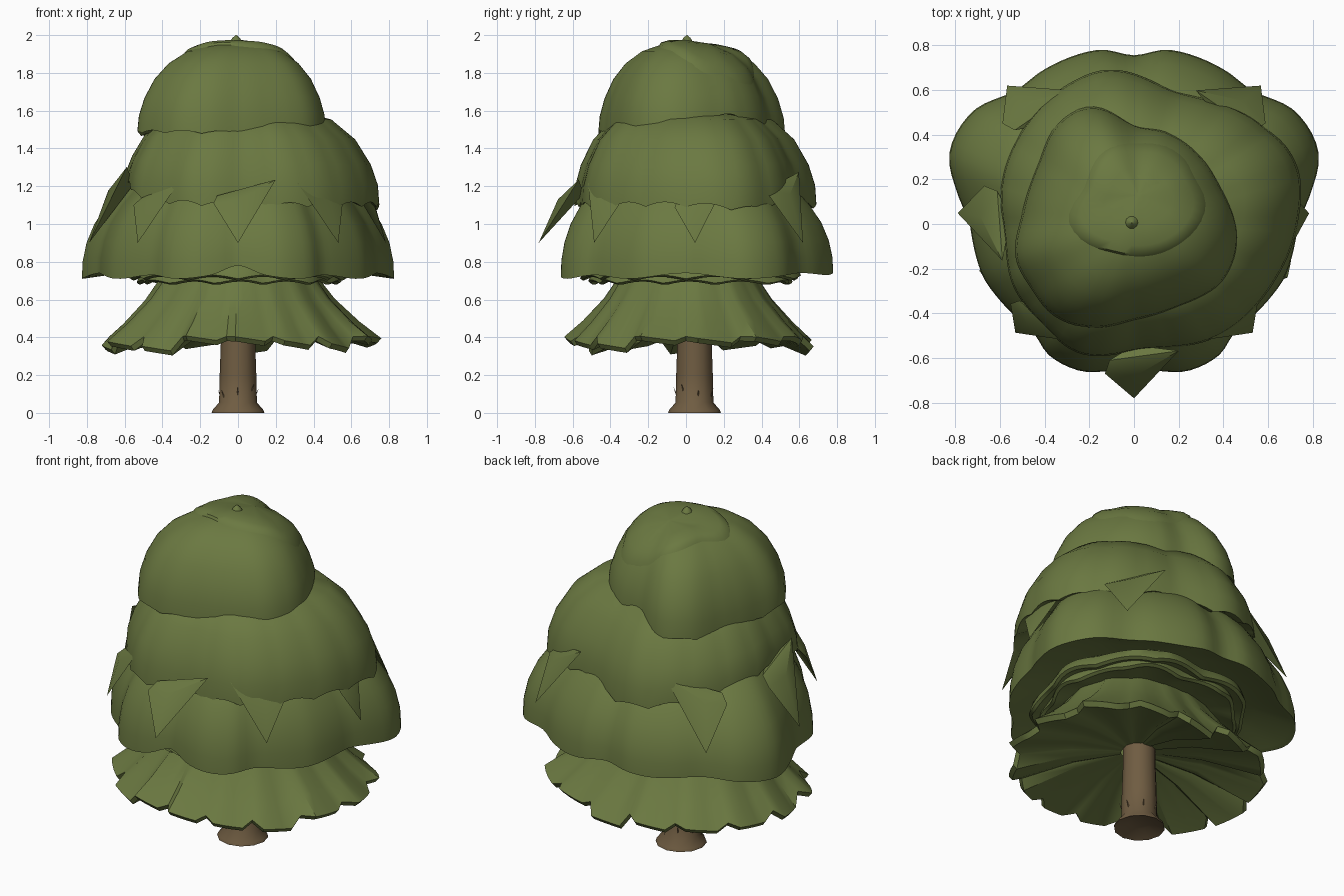
import bpy, bmesh, math, random

if "Cube" in bpy.data.objects:
    bpy.data.objects.remove(bpy.data.objects["Cube"])

random.seed(4)


def material(name, rgb):
    m = bpy.data.materials.new(name)
    m.diffuse_color = (*rgb, 1)
    m.use_nodes = True
    m.node_tree.nodes["Principled BSDF"].inputs["Base Color"].default_value = m.diffuse_color
    return m


GREEN = material("leaf green", (0.146, 0.19, 0.053))
BROWN = material("bark brown", (0.16, 0.108, 0.054))


def make_object(name, verts, faces, mat, angle=40):
    me = bpy.data.meshes.new(name)
    me.from_pydata(verts, [], faces)
    bm = bmesh.new()
    bm.from_mesh(me)
    bmesh.ops.recalc_face_normals(bm, faces=bm.faces)
    bm.to_mesh(me)
    bm.free()
    me.materials.append(mat)
    ob = bpy.data.objects.new(name, me)
    bpy.context.collection.objects.link(ob)
    bpy.ops.object.select_all(action='DESELECT')
    ob.select_set(True)
    bpy.context.view_layer.objects.active = ob
    bpy.ops.object.shade_smooth_by_angle(angle=math.radians(angle))
    return ob


def periodic(keys):
    """Smooth closed curve through (degrees, value) keys."""
    keys = sorted((a % 360, v) for a, v in keys)
    n = len(keys)

    def value(a):
        a %= 360
        i = max((k for k in range(n) if keys[k][0] <= a), default=n - 1)
        a1, a2 = keys[i][0], keys[(i + 1) % n][0]
        t = ((a - a1) % 360) / (((a2 - a1) % 360) or 360)
        p0, p1, p2, p3 = (keys[(i + k) % n][1] for k in (-1, 0, 1, 2))
        return p1 + 0.5 * t * (p2 - p0 + t * (2 * p0 - 5 * p1 + 4 * p2 - p3
                                              + t * (3 * (p1 - p2) + p3 - p0)))
    return value


def outline(points):
    return periodic([(math.degrees(math.atan2(y, x)), math.hypot(x, y)) for x, y in points])


def shell(name, radius, rim, profile, segs=96, centre=(0, 0), mat=GREEN, angle=40, base=None):
    """Closed skirt: rows are (radius fraction, z, share of the rim offset); base adds a ground height."""
    verts, faces = [], []
    for f, z, w in profile:
        for s in range(segs):
            d = 360 * s / segs
            a = math.radians(d)
            r = radius(d) * f
            x, y = centre[0] + r * math.cos(a), centre[1] + r * math.sin(a)
            verts.append((x, y, z + w * rim(d) + (base(x, y) if base else 0)))
    for i in range(len(profile) - 1):
        for s in range(segs):
            t = (s + 1) % segs
            faces.append((i * segs + s, i * segs + t, (i + 1) * segs + t, (i + 1) * segs + s))
    faces.append(tuple(range(segs)))
    faces.append(tuple(range((len(profile) - 1) * segs, len(profile) * segs)))
    return make_object(name, verts, faces, mat, angle)


def ripple(base, count, depth):
    return lambda d: base(d) + depth * abs(math.sin(math.radians(d * count / 2)))


# Trunk with a flared foot and a few bark splinters
shell("trunk", lambda d: 1, lambda d: 0,
      [(0.06, 0.03, 0), (0.14, 0, 0), (0.135, 0.015, 0), (0.1, 0.055, 0),
       (0.097, 0.2, 0), (0.09, 0.4, 0), (0.088, 0.7, 0)],
      segs=12, centre=(0, 0.045), mat=BROWN)
for k in range(7):
    a = k * 0.9 + 0.2
    x, y, z = 0.096 * math.cos(a), 0.045 + 0.096 * math.sin(a), random.uniform(0.09, 0.13)
    tx, ty = -math.sin(a) * 0.004, math.cos(a) * 0.004
    make_object(f"bark_splinter_{k + 1}",
                [(x + tx, y + ty, z), (x - tx, y - ty, z), (x * 0.97, y, z - 0.02),
                 (x * 1.16, 0.045 + (y - 0.045) * 1.16, z + 0.03)],
                [(0, 1, 2), (0, 1, 3), (1, 2, 3), (0, 2, 3)], BROWN)

# Lowest skirt: broad scalloped leaves whose creases fade upward
PLEATS, STEPS = 15, 5
jag_r = [random.uniform(-0.015, 0.035) for _ in range(PLEATS)]
jag_z = [random.uniform(-0.025, 0.04) for _ in range(PLEATS)]
skirt_base = periodic([(0, .74), (22, .76), (45, .75), (90, .68), (135, .75), (158, .75), (180, .73),
                       (225, .65), (270, .63), (315, .69)])


def pleat(d):
    s = round(d / 360 * PLEATS * STEPS)
    return s // STEPS % PLEATS, s % STEPS


def skirt_radius(d, k):
    i, step = pleat(d)
    return skirt_base(d) + k * (-0.05 if step == 0 else jag_r[i] - 0.01 * step)


def skirt_rim(d):
    i, step = pleat(d)
    return 0.025 if step == 0 else jag_z[i] - 0.008 * step


# rows: radius fraction, height, rim share, crease share
skirt_rows = [(0.1, 0.49, 0, 0), (0.5, 0.45, 0.4, 0.5), (0.97, 0.355, 1, 1),
              (1, 0.38, 1, 1), (0.85, 0.475, 0.6, 0.8), (0.68, 0.6, 0.3, 0.6), (0.56, 0.72, 0.1, 0.4),
              (0.46, 0.84, 0, 0.2)]
n = PLEATS * STEPS
verts = []
for f, z, w, k in skirt_rows:
    for s in range(n):
        d = 360 * s / n
        r = f * skirt_radius(d, k)
        verts.append((r * math.cos(math.radians(d)), r * math.sin(math.radians(d)), z + w * skirt_rim(d)))
faces = [(i * n + s, i * n + (s + 1) % n, (i + 1) * n + (s + 1) % n, (i + 1) * n + s)
         for i in range(len(skirt_rows) - 1) for s in range(n)]
make_object("lower_skirt", verts, faces, GREEN, 40)

# Ruffles tucked under the wide tier
ruffle = periodic([(0, .57), (45, .65), (90, .61), (135, .62), (180, .57), (225, .57), (270, .54), (315, .55)])
for k, (f, z) in enumerate(((1, 0.71), (0.92, 0.685))):
    shell(f"inner_ruffle_{k + 1}",
          lambda d, f=f, k=k: f * ruffle(d) + 0.02 * math.sin(math.radians(d * 7 + 50 * k)),
          lambda d, k=k: 0.02 * abs(math.sin(math.radians(d * 6 + 80 * k))),
          [(0.4, z + 0.06, 0), (0.8, z + 0.03, 0.5), (0.97, z - 0.01, 1), (1, z, 1), (0.97, z + 0.06, 0.5),
           (0.8, z + 0.13, 0), (0.4, z + 0.15, 0)])

# Wide tier with paired rounded lobes, mirrored left to right
half = [(0, .735), (8, .79), (21, .885), (35, .88), (48, .80), (60, .80), (79, .795),
        (-20, .715), (-30, .69), (-40, .67), (-48, .665), (-57, .70), (-70, .70), (-81, .665)]
wide_r = periodic(half + [(180 - a, r) for a, r in half] + [(90, .755), (-90, .635)])
rims = [(-78, .02), (-63, 0), (-47, .02), (-25, 0), (0, .03), (21, 0), (48, .03), (70, .02)]
wide_z = periodic(rims + [(180 - a, z) for a, z in rims] + [(-90, .07), (90, .045)])
shell("wide_tier", wide_r, wide_z,
      [(0.3, 0.85, 0), (0.75, 0.80, 0.6), (0.96, 0.72, 1), (1, 0.71, 1), (0.995, 0.8, 0.7),
       (0.97, 0.9, 0.4), (0.92, 1.0, 0.2), (0.84, 1.1, 0), (0.7, 1.22, 0), (0.4, 1.32, 0)], segs=120)

# Middle tier
middle_r = outline([(.735, .02), (.73, .26), (.6, .42), (.2, .59), (-.1, .69), (-.27, .64), (-.48, .45),
                    (-.59, .2), (-.58, -.05), (-.54, -.28), (-.42, -.44), (-.24, -.58), (.05, -.56),
                    (.38, -.5), (.62, -.27)])
middle_z = periodic([(-90, .02), (-45, .02), (0, .02), (30, 0), (60, .05), (95, .01), (130, .06),
                     (165, .12), (190, .13), (215, .05)])
shell("middle_tier", middle_r, ripple(middle_z, 20, 0.025),
      [(0.3, 1.2, 0), (0.75, 1.17, 0.6), (0.96, 1.08, 1), (1, 1.07, 1), (0.99, 1.18, 0.7),
       (0.94, 1.3, 0.4), (0.83, 1.44, 0.2), (0.66, 1.55, 0.1), (0.3, 1.62, 0)], segs=120)

# Upper tier, a lopsided lobed dome
upper_r = outline([(.465, -.06), (.39, .16), (.3, .3), (.15, .41), (0, .445), (-.19, .525), (-.34, .45),
                   (-.43, .27), (-.5, .05), (-.53, -.15), (-.46, -.29), (-.36, -.41), (-.22, -.46),
                   (0, -.43), (.2, -.37), (.4, -.25)])
upper_z = periodic([(-90, .01), (-45, .03), (0, .02), (25, .1), (65, .05), (105, .0), (140, -.03),
                    (165, -.02), (195, .01), (235, .01)])
UPPER = [(1, 1.47, 1), (0.985, 1.56, 0.6), (0.93, 1.66, 0.3), (0.83, 1.765, 0.1),
         (0.69, 1.85, 0), (0.5, 1.915, 0), (0.28, 1.95, 0), (0.03, 1.965, 0)]
shell("upper_tier", upper_r, ripple(upper_z, 16, 0.015), [(0.3, 1.54, 0), (0.96, 1.48, 1)] + UPPER)


def upper_surface(x, y):
    d = math.degrees(math.atan2(y, x))
    f = min(1, max(0.03, math.hypot(x, y) / upper_r(d)))
    for (f1, z1, w1), (f2, z2, w2) in zip(UPPER, UPPER[1:]):
        if f2 <= f <= f1:
            t = (f1 - f) / (f1 - f2)
            return z1 + t * (z2 - z1) + upper_z(d) * (w1 + t * (w2 - w1))
    return 1.965


# Crown cap draped over the back of the dome
cap_r = outline([(.31, -.06), (.26, .08), (.2, .18), (0, .24), (-.16, .2), (-.25, .03),
                 (-.32, -.13), (-.1, -.27), (.15, -.25)])
shell("crown_cap", cap_r, lambda d: 0,
      [(0.97, -0.03, 0), (1, -0.012, 0), (0.94, 0.012, 0), (0.8, 0.018, 0), (0.5, 0.01, 0),
       (0.05, 0.006, 0)], segs=48, centre=(0.02, 0.13), base=upper_surface)

# Small bud on top
shell("top_bud", lambda d: 1, lambda d: 0,
      [(0.025, 1.94, 0), (0.032, 1.965, 0), (0.02, 1.985, 0), (0.002, 2.0, 0)],
      segs=10, centre=(-0.01, 0.005))

# Pointed leaves hanging below the middle tier: angle, reach, side, lift, lean
leaves = [(-90, .78, 1, 1, .85), (-42.5, .72, -.85, .95, .55), (3.5, .785, .8, .9, .5),
          (47.5, .84, 1, 1.12, .85), (132.5, .84, -1, 1.12, .85), (176.5, .79, 1, 1.2, .85),
          (222.5, .72, .85, .95, .55)]
for k, (deg, r, side, lift, lean) in enumerate(leaves):
    a = math.radians(deg)
    out, across = (math.cos(a), math.sin(a)), (-math.sin(a), math.cos(a))
    # rows: inward lean, sideways, height
    rows = [(0, 0, 0), (.13, -.13 * side, .21), (.12, .01, .23), (.25, .2 * side, .335),
            (.28, 0, .26), (.2, -.11 * side, .25)]
    verts = [((r - o * lean) * out[0] + s * across[0], (r - o * lean) * out[1] + s * across[1],
              .9 + z * lift) for o, s, z in rows]
    make_object(f"hanging_leaf_{k + 1}", verts,
                [(0, 1, 2), (0, 2, 3), (1, 5, 2), (2, 5, 3), (0, 3, 4), (0, 4, 1), (1, 4, 5), (3, 5, 4)],
                GREEN)
